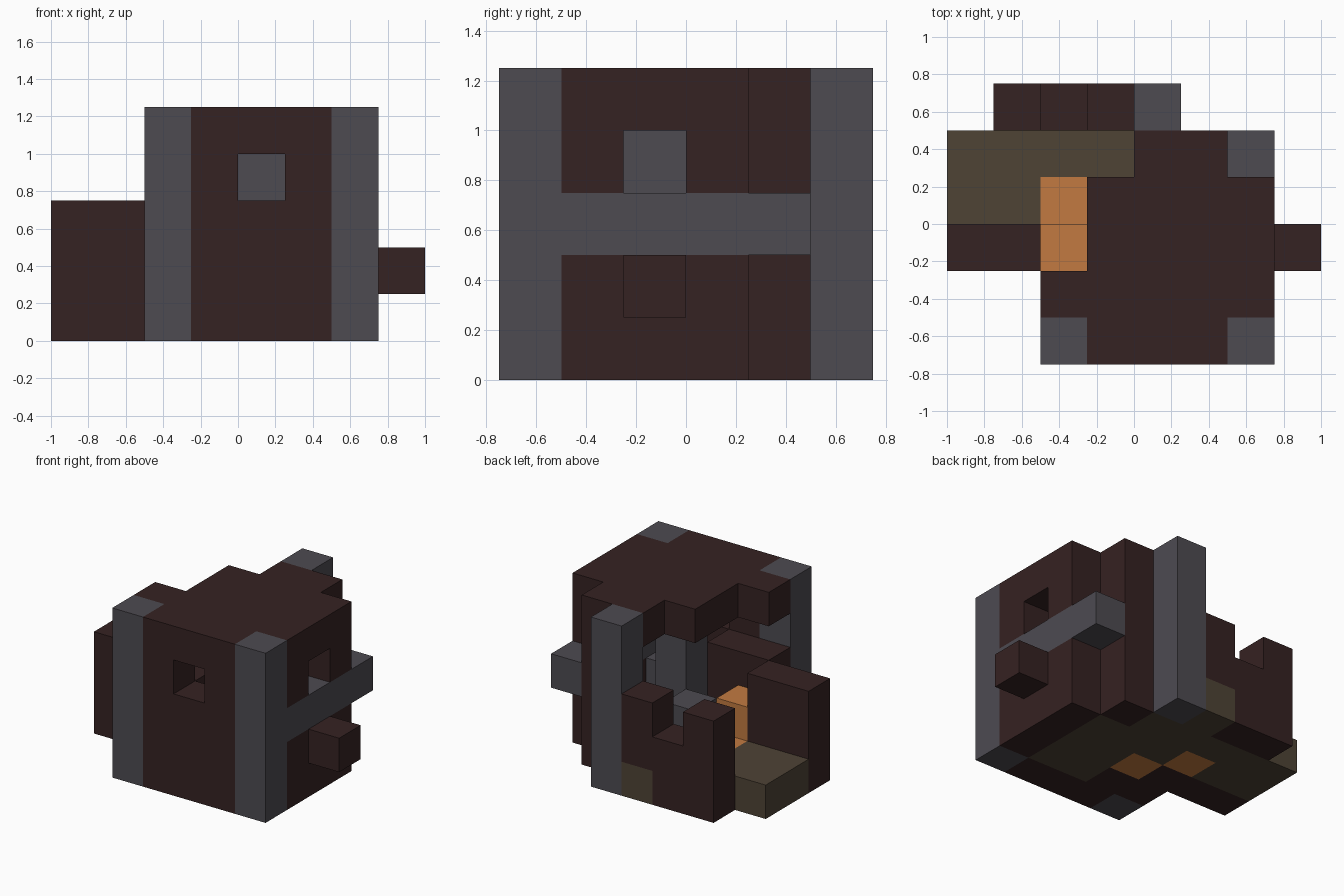
import bpy, bmesh
from mathutils import Vector

if "Cube" in bpy.data.objects:
    bpy.data.objects.remove(bpy.data.objects["Cube"], do_unlink=True)

CELL = 0.25
ORIGIN = Vector((-1.0, -0.75, 0.0))


def material(name, rgb):
    m = bpy.data.materials.new(name)
    m.use_nodes = True
    m.diffuse_color = (*rgb, 1)
    bsdf = m.node_tree.nodes["Principled BSDF"]
    bsdf.inputs["Base Color"].default_value = (*rgb, 1)
    bsdf.inputs["Roughness"].default_value = 0.9
    return m


brick = material("dark_brick", (0.036, 0.016, 0.016))
stone = material("grey_stone", (0.075, 0.070, 0.083))
earth = material("olive_earth", (0.077, 0.056, 0.036))
ember = material("orange_ember", (0.54, 0.195, 0.053))

grid = {}       # block position -> part name
colours = {}    # part name -> material


def fill(part, mat, xs, ys, zs):
    """Fill an inclusive range of blocks; later parts replace earlier ones."""
    colours[part] = mat
    for x in range(xs[0], xs[-1] + 1):
        for y in range(ys[0], ys[-1] + 1):
            for z in range(zs[0], zs[-1] + 1):
                grid[x, y, z] = part


# Ground floor, yard and doorstep
fill("floor", earth, (3, 5), (1, 4), [0])
fill("yard", earth, (0, 3), (3, 4), [0])
fill("doorstep", earth, [3], [5], [0])

# Main walls and roof
fill("front_wall", brick, (3, 5), [0], (0, 4))
fill("left_wall", brick, [6], (1, 3), (0, 4))
fill("back_wall", brick, [5], [4], (0, 4))
fill("roof", brick, (3, 5), (1, 3), [4])
fill("roof", brick, [2], [1], [4])
fill("roof", brick, [4], [4], [4])

# Windows through the front and left walls
for window in ((4, 0, 3), (6, 2, 3)):
    del grid[window]

# Corner posts and side beam
for name, x, y in (("front_right_post", 2, 0), ("front_left_post", 6, 0),
                   ("back_post", 4, 5)):
    fill(name, stone, [x], [y], (0, 4))
fill("side_beam", stone, [6], (1, 4), [2])
fill("side_ledge", brick, [7], [2], [1])

# Low walls on the open side
fill("inner_low_wall", brick, (2, 3), [1], (0, 2))
fill("outer_low_wall", brick, (0, 1), [2], (0, 2))
fill("hearth_base", brick, [2], [2], [0])
fill("back_low_wall", brick, [3], [5], (1, 2))
fill("back_low_wall", brick, [2], [5], (0, 1))
fill("back_low_wall", brick, [1], [5], (0, 2))

# Hearth fire, chimney and stone furniture
fill("hearth_fire", ember, [2], [2], [1])
fill("hearth_fire", ember, [2], [3], [0])
fill("hearth_fire", ember, [3], [2], [0])
fill("chimney", stone, [4], [2], (1, 3))
fill("work_block", stone, [3], [3], [1])
fill("stone_shelf", stone, [5], [1], [1])


def build(part):
    """Make one mesh from the exposed sides of a part's blocks."""
    bm = bmesh.new()
    for cell in [c for c, p in grid.items() if p == part]:
        centre = Vector(cell) + Vector((0.5, 0.5, 0.5))
        for axis in range(3):
            for sign in (-1, 1):
                n = Vector((0, 0, 0))
                n[axis] = sign
                if tuple(int(v) for v in Vector(cell) + n) in grid:
                    continue
                u = Vector((0, 0, 0))
                u[(axis + 1) % 3] = 1
                v = n.cross(u)
                corners = (-u - v, u - v, u + v, v - u)
                bm.faces.new([bm.verts.new(ORIGIN + CELL * (centre + (n + c) / 2))
                              for c in corners])
    bmesh.ops.remove_doubles(bm, verts=bm.verts, dist=0.001)
    bmesh.ops.dissolve_limit(bm, angle_limit=0.01, verts=bm.verts, edges=bm.edges)
    mesh = bpy.data.meshes.new(part)
    bm.to_mesh(mesh)
    bm.free()
    mesh.materials.append(colours[part])
    bpy.context.collection.objects.link(bpy.data.objects.new(part, mesh))


for part in colours:
    build(part)
